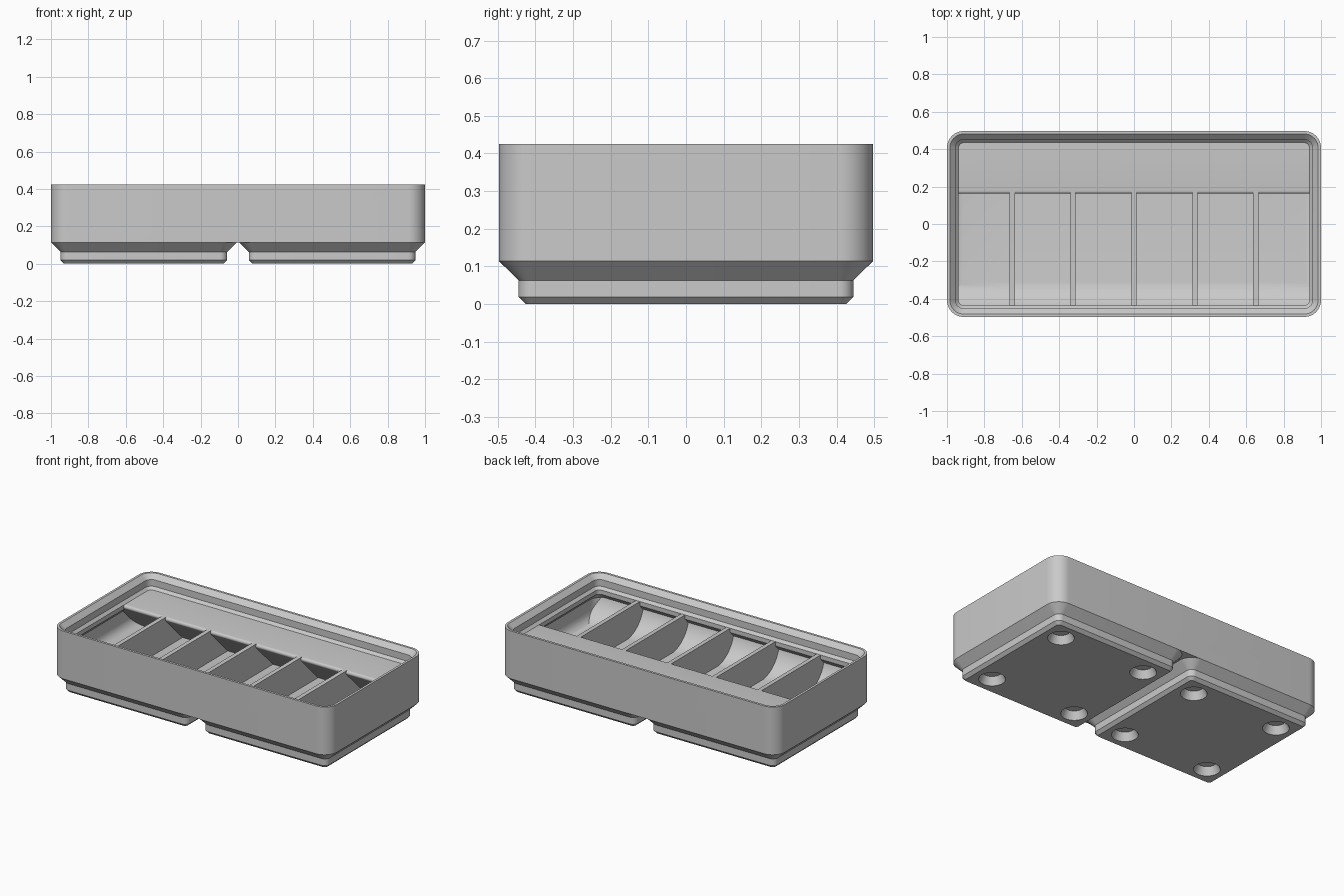
import bpy, bmesh, math

scene = bpy.context.scene
old = bpy.data.objects.get("Cube")
if old:
    bpy.data.objects.remove(old, do_unlink=True)

HALF_X, HALF_Y, TOP = 1.0, 0.497, 0.425
FLOOR, RIM = 0.137, 0.335          # compartment floor and divider top
SHOULDER = 0.114                   # where the feet meet the walls
WALL, FILLET = 0.023, 0.064        # wall thickness and floor rounding

grey = bpy.data.materials.new("plain_grey")
grey.use_nodes = True
colour = (0.59, 0.59, 0.59, 1)
grey.diffuse_color = colour
grey.node_tree.nodes["Principled BSDF"].inputs["Base Color"].default_value = colour


def finish(bm, name):
    bmesh.ops.recalc_face_normals(bm, faces=bm.faces)
    mesh = bpy.data.meshes.new(name)
    bm.to_mesh(mesh)
    bm.free()
    mesh.materials.append(grey)
    obj = bpy.data.objects.new(name, mesh)
    scene.collection.objects.link(obj)
    return obj


def arc(cx, cy, r, start, end, steps=12):
    """Points along an arc, angles in degrees."""
    angles = [math.radians(start + (end - start) * i / steps) for i in range(steps + 1)]
    return [(cx + r * math.cos(a), cy + r * math.sin(a)) for a in angles]


def loft(name, levels, cx=0):
    """Stack rounded rectangles given as (z, half x, half y, corner radius)."""
    bm = bmesh.new()
    rings = []
    for z, hx, hy, r in levels:
        ring = []
        for quarter, (sx, sy) in enumerate([(1, 1), (-1, 1), (-1, -1), (1, -1)]):
            corner = arc(cx + sx * (hx - r), sy * (hy - r), r, 90 * quarter, 90 * quarter + 90)
            ring += [bm.verts.new((x, y, z)) for x, y in corner]
        rings.append(ring)
    for low, high in zip(rings, rings[1:]):
        for i in range(len(low)):
            j = (i + 1) % len(low)
            bm.faces.new((low[i], low[j], high[j], high[i]))
    bm.faces.new(rings[0])
    bm.faces.new(rings[-1])
    return finish(bm, name)


def inset_levels(pairs):
    return [(z, HALF_X - d, HALF_Y - d, 0.09 - d) for z, d in pairs]


def apply_boolean(target, tool, operation):
    mod = target.modifiers.new("cut", "BOOLEAN")
    mod.operation, mod.object, mod.solver = operation, tool, "EXACT"
    bpy.context.view_layer.objects.active = target
    bpy.ops.object.modifier_apply(modifier=mod.name)
    bpy.data.objects.remove(tool, do_unlink=True)


# Outer walls and the two stepped feet
tray = loft("divided_tray", inset_levels([(SHOULDER, 0), (TOP, 0)]))
for side in (-1, 1):
    foot = loft("foot", [(0, 0.426, 0.426, 0.019), (0.019, 0.445, 0.445, 0.038),
                         (0.063, 0.445, 0.445, 0.038), (SHOULDER, 0.497, 0.497, 0.09),
                         (0.13, 0.496, 0.496, 0.089)], side * 0.503)
    apply_boolean(tray, foot, "UNION")

# Tapered round sockets under the feet
bm = bmesh.new()
for side in (-1, 1):
    for dx in (-1, 1):
        for dy in (-1, 1):
            made = bmesh.ops.create_cone(bm, cap_ends=True, segments=40,
                                         radius1=0.1, radius2=0.056, depth=0.1)
            bmesh.ops.translate(bm, verts=made["verts"],
                                vec=(side * 0.503 + dx * 0.311, dy * 0.311, 0))
apply_boolean(tray, finish(bm, "sockets"), "DIFFERENCE")

# Stepped recess inside the rim
apply_boolean(tray, loft("rim_recess", inset_levels(
    [(RIM, 0.062), (0.352, 0.0455), (0.395, 0.0455), (TOP, 0.0155),
     (TOP + 0.02, 0.0155)])), "DIFFERENCE")

# Six straight-sided compartments between thin dividers
bm = bmesh.new()
pitch, thick = 0.3257, 0.028
edges_x = [-1.05] + [pitch * i for i in range(-2, 3)] + [1.05]
for left, right in zip(edges_x, edges_x[1:]):
    box = bmesh.ops.create_cube(bm, size=1)["verts"]
    bmesh.ops.scale(bm, verts=box, vec=(right - left - thick, 1.1, 0.4))
    bmesh.ops.translate(bm, verts=box, vec=((left + right) / 2, 0, 0.3))
cavity = finish(bm, "compartments")

# Side profile: scooped front, flat floor, sloped label shelf with a round nose
base, front, scoop, nose = FLOOR - 0.002, -0.476, 0.19, 0.0144
nose_y, nose_z = 0.162 + nose, RIM - nose
under_y, under_z = arc(nose_y, nose_z, nose, 225, 225, 1)[0]
profile = [(front, 0.37)] + arc(front + scoop, base + scoop, scoop, 180, 270, 16)
profile.append((under_y + under_z - base, base))
profile += arc(nose_y, nose_z, nose, 225, 90, 8) + [(nose_y, 0.37)]
bm = bmesh.new()
face = bm.faces.new([bm.verts.new((-1.1, y, z)) for y, z in profile])
grown = bmesh.ops.extrude_face_region(bm, geom=[face])["geom"]
bmesh.ops.translate(bm, vec=(2.2, 0, 0),
                    verts=[v for v in grown if isinstance(v, bmesh.types.BMVert)])
apply_boolean(cavity, finish(bm, "side_profile"), "INTERSECT")

# Inner shell: rounded floor edge, thin wall and the sloped ledge under the rim
shell = [(z, d) for d, z in arc(WALL + FILLET, FLOOR + FILLET, FILLET, 270, 180, 8)]
shell += [(0.267, WALL), (0.307, 0.062), (0.36, 0.062)]
apply_boolean(cavity, loft("inner_shell", inset_levels(shell)), "INTERSECT")
apply_boolean(tray, cavity, "DIFFERENCE")

# Smooth curves, crisp creases
bpy.ops.object.select_all(action="DESELECT")
tray.select_set(True)
bpy.context.view_layer.objects.active = tray
bpy.ops.object.shade_smooth_by_angle(angle=math.radians(25))
